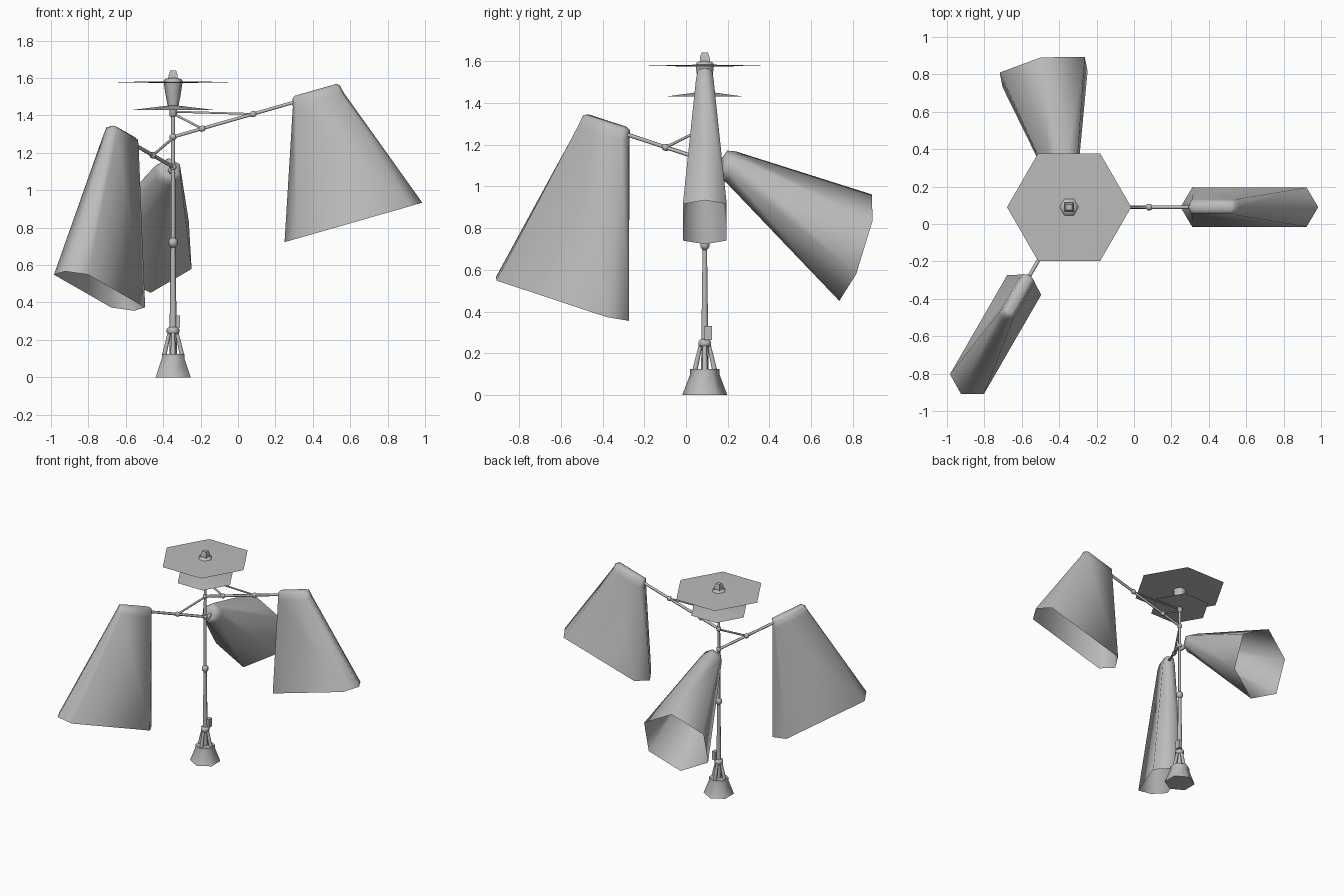
import bpy, bmesh, math
from mathutils import Vector

if "Cube" in bpy.data.objects:
    bpy.data.objects.remove(bpy.data.objects["Cube"])

PX, PY = -0.347, 0.09            # pole position
grey = bpy.data.materials.new("plain grey")
grey.diffuse_color = (0.5, 0.5, 0.5, 1)
grey.use_nodes = True
grey.node_tree.nodes["Principled BSDF"].inputs["Base Color"].default_value = grey.diffuse_color


def loft(name, rings, cap_start=True, cap_end=True, smooth=40):
    """Skin a list of equal-length point rings."""
    bm = bmesh.new()
    vs = [[bm.verts.new(p) for p in r] for r in rings]
    n = len(vs[0])
    for a, b in zip(vs, vs[1:]):
        for i in range(n):
            j = (i + 1) % n
            bm.faces.new((a[i], a[j], b[j], b[i]))
    if cap_start:
        bm.faces.new(vs[0][::-1])
    if cap_end:
        bm.faces.new(vs[-1])
    bmesh.ops.recalc_face_normals(bm, faces=bm.faces)
    me = bpy.data.meshes.new(name)
    bm.to_mesh(me)
    bm.free()
    me.materials.append(grey)
    ob = bpy.data.objects.new(name, me)
    bpy.context.collection.objects.link(ob)
    bpy.ops.object.select_all(action='DESELECT')
    ob.select_set(True)
    bpy.context.view_layer.objects.active = ob
    bpy.ops.object.shade_smooth_by_angle(angle=math.radians(smooth))
    return ob


def lathe(name, profile, n=6, turn=0.0, smooth=65):
    rings = [[(PX + r * math.cos(turn + math.tau * i / n),
               PY + r * math.sin(turn + math.tau * i / n), z) for i in range(n)]
             for r, z in profile]
    return loft(name, rings, smooth=smooth)


def rod(name, a, b, r0, r1=None, n=6):
    a, b = Vector(a), Vector(b)
    q = (b - a).to_track_quat('Z', 'Y')
    ring = lambda c, r: [c + q @ Vector((r * math.cos(math.tau * i / n),
                                         r * math.sin(math.tau * i / n), 0)) for i in range(n)]
    return loft(name, [ring(a, r0), ring(b, r1 or r0)], smooth=65)


def knuckle(name, c, r, axis):
    """Faceted bead around a rod."""
    c, d = Vector(c), Vector(axis).normalized()
    q = d.to_track_quat('Z', 'Y')
    prof = [(-1, 0.5), (-0.4, 1), (0.4, 1), (1, 0.5)]
    return loft(name, [[c + q @ Vector((r * k * math.cos(math.tau * i / 6),
                                        r * k * math.sin(math.tau * i / 6), h * r))
                        for i in range(6)] for h, k in prof], smooth=65)


# --- stand -------------------------------------------------------------
lathe("base", [(0.108, 0), (0.07, 0.10), (0.07, 0.125)], turn=math.pi / 6)
for k in range(4):
    c, s = math.cos(k * math.pi / 2), math.sin(k * math.pi / 2)
    rod("base_strut", (PX + 0.047 * c, PY + 0.047 * s, 0.12),
        (PX + 0.02 * c, PY + 0.02 * s, 0.24), 0.014, 0.01)
lathe("collar", [(0.028, 0.232), (0.034, 0.24), (0.034, 0.257), (0.024, 0.268)])
lathe("lower_pole", [(0.02, 0.12), (0.019, 0.27), (0.012, 0.72)])
knuckle("pole_joint", (PX, PY, 0.72), 0.025, (0, 0, 1))
lathe("upper_pole", [(0.012, 0.72), (0.011, 1.42)])
bx, by = PX + 0.022, PY + 0.015
loft("latch_box", [[(bx + sx * 0.014, by + sy * 0.019, z)
                    for sx, sy in ((-1, -1), (1, -1), (1, 1), (-1, 1))] for z in (0.265, 0.33)])

# --- head with two thin discs -------------------------------------------
lathe("head_socket", [(0.016, 1.395), (0.02, 1.40), (0.02, 1.435)])
lathe("lower_disc", [(0.03, 1.43), (0.215, 1.43), (0.03, 1.452)], smooth=20)
lathe("head", [(0.028, 1.445), (0.042, 1.52), (0.05, 1.575)])
lathe("upper_disc", [(0.03, 1.573), (0.332, 1.578), (0.03, 1.583)], smooth=20)
lathe("head_cap", [(0.052, 1.58), (0.046, 1.592), (0.025, 1.60)])
lathe("finial", [(0.034, 1.59), (0.034, 1.615), (0.022, 1.64)], n=4, turn=math.pi / 4)

# --- long shades on rising arms ------------------------------------------
TILT = math.radians(16)


def arm_and_shade(label, angle, z0, reach, height, bead_at, brace_z):
    d = Vector((math.cos(angle), math.sin(angle), 0))
    up = Vector((0, 0, 1))
    w = Vector((-d.y, d.x, 0))
    u = d * math.cos(TILT) + up * math.sin(TILT)
    v = d * math.sin(TILT) - up * math.cos(TILT)
    root = Vector((PX, PY, z0))
    tip = root + u * reach / math.cos(TILT)
    bead = root + u * bead_at / math.cos(TILT)
    rod(label + "_arm", root, tip + u * 0.03, 0.010)
    rod(label + "_brace", bead, (PX, PY, brace_z), 0.007)
    knuckle(label + "_arm_joint", bead, 0.018, u)
    knuckle(label + "_root_joint", root, 0.018, up)

    def ring(down, half, width, point):
        c = tip + u * 0.138 + v * down
        e = half - point
        return [c + u * a + w * b for a, b in
                ((half, 0), (e, width), (-e, width), (-half, 0), (-e, -width), (e, -width))]
    loft(label + "_shade", [ring(-0.032, 0.115, 0.016, 0.012), ring(-0.02, 0.132, 0.033, 0.015),
                            ring(0.025, 0.142, 0.042, 0.02),
                            ring(height, 0.383, 0.105, 0.065)], cap_end=False, smooth=65)
    return root, u


root, u = arm_and_shade("right", 0.0, 1.285, 0.637, 0.705, 0.155, 1.41)
outer = root + u * 0.445
knuckle("right_outer_joint", outer, 0.018, u)
rod("right_tie", (PX, PY, 1.42), outer, 0.006)
arm_and_shade("front", math.radians(240), 1.125, 0.418, 0.855, 0.216, 1.28)

# --- round shade tipped towards the back ---------------------------------
ea = Vector((-0.015, 0.078, 0.254)).normalized()
axis = Vector((-0.172, 0.939, -0.299)).normalized()
eb = axis.cross(ea).normalized()


def hex_ring(c, r):
    return [Vector(c) + r * (ea * math.cos(math.tau * i / 6) + eb * math.sin(math.tau * i / 6))
            for i in range(6)]


loft("back_shade", [hex_ring((-0.364, 0.170, 1.112), 0.040), hex_ring((-0.366, 0.178, 1.108), 0.066),
                    hex_ring((-0.374, 0.215, 1.093), 0.078),
                    hex_ring((-0.483, 0.8125, 0.706), 0.267)], cap_end=False, smooth=65)
rod("back_arm", (PX, PY, 1.09), (-0.366, 0.19, 1.11), 0.014)
